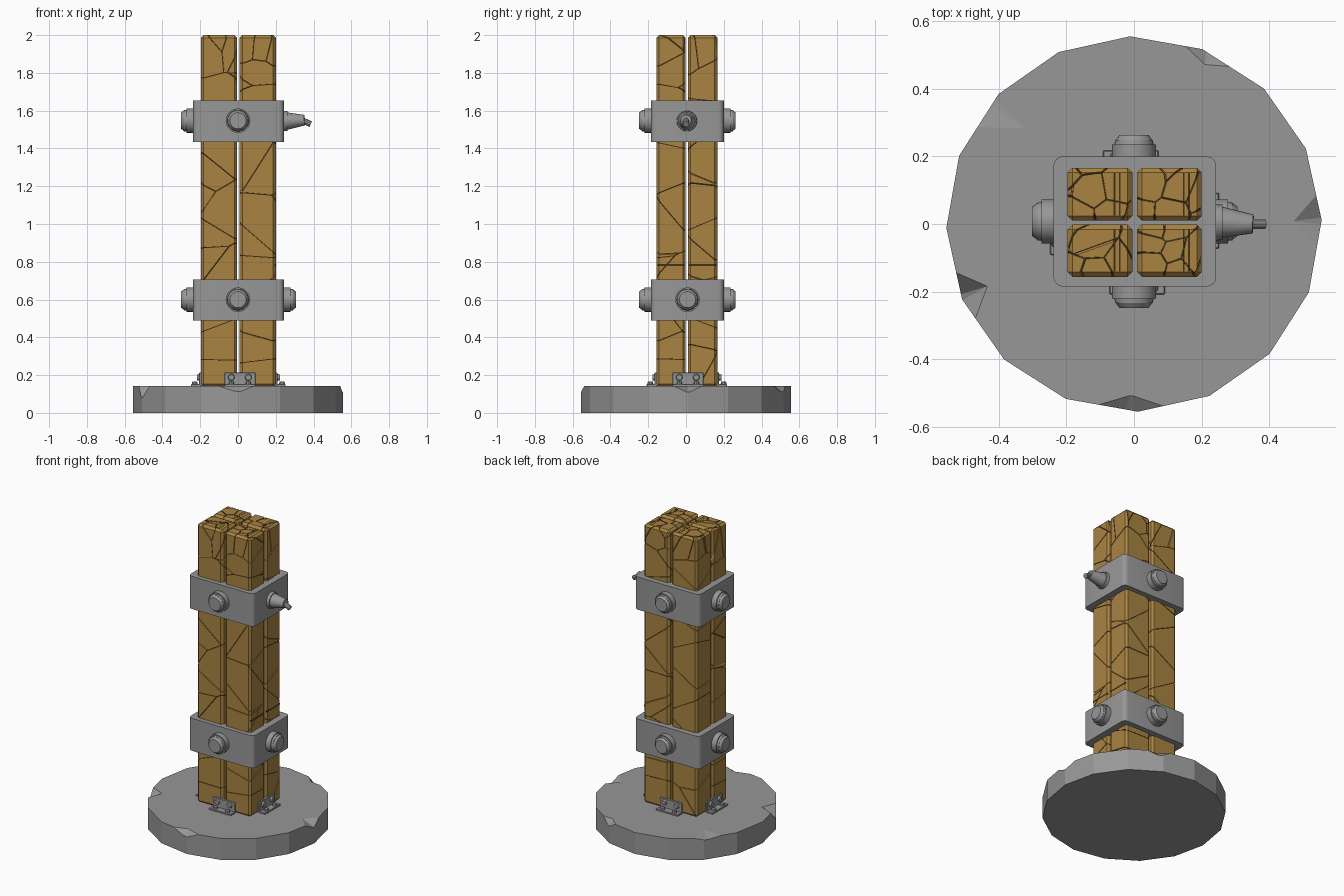
import bpy, bmesh, math, random
from mathutils import Vector, Matrix

random.seed(11)
if "Cube" in bpy.data.objects:
    bpy.data.objects.remove(bpy.data.objects["Cube"])


def material(name, color):
    m = bpy.data.materials.new(name)
    m.use_nodes = True
    m.diffuse_color = (*color, 1)
    bsdf = next(n for n in m.node_tree.nodes if n.type == 'BSDF_PRINCIPLED')
    bsdf.inputs["Base Color"].default_value = (*color, 1)
    return m


WOOD = material("golden wood", (0.40, 0.23, 0.055))
CRACK = material("dark crack", (0.055, 0.032, 0.008))
METAL = material("grey stone and iron", (0.31, 0.31, 0.31))


def finish(name, bm, mat, smooth=False):
    bmesh.ops.recalc_face_normals(bm, faces=bm.faces)
    mesh = bpy.data.meshes.new(name)
    bm.to_mesh(mesh)
    bm.free()
    mesh.materials.append(mat)
    obj = bpy.data.objects.new(name, mesh)
    bpy.context.collection.objects.link(obj)
    if smooth:
        bpy.ops.object.select_all(action='DESELECT')
        obj.select_set(True)
        bpy.context.view_layer.objects.active = obj
        bpy.ops.object.shade_smooth_by_angle(angle=math.radians(35))
    return obj


def add_box(bm, lo, hi, bevel=0.0, segments=1, upright_only=False):
    lo, hi = Vector(lo), Vector(hi)
    verts = bmesh.ops.create_cube(bm, size=1)["verts"]
    for v in verts:
        v.co = (lo + hi) / 2 + v.co * (hi - lo)
    if bevel:
        edges = {e for v in verts for e in v.link_edges}
        if upright_only:
            edges = {e for e in edges if abs(e.verts[0].co.z - e.verts[1].co.z) > 1e-4}
        bmesh.ops.bevel(bm, geom=list(edges), offset=bevel, segments=segments,
                        affect='EDGES', profile=0.5)


def add_cone(bm, start, end, r1, r2, sides=20):
    start, end = Vector(start), Vector(end)
    axis = end - start
    mat = Matrix.Translation((start + end) / 2) @ axis.to_track_quat('Z', 'Y').to_matrix().to_4x4()
    bmesh.ops.create_cone(bm, cap_ends=True, segments=sides, radius1=r1, radius2=r2,
                          depth=axis.length, matrix=mat)


# Round stone base with chipped rim
bm = bmesh.new()
bmesh.ops.create_cone(bm, cap_ends=True, segments=16, radius1=0.555, radius2=0.555, depth=0.143,
                      matrix=Matrix.Translation((0, 0, 0.0715)) @ Matrix.Rotation(math.radians(1.2), 4, 'Z'))
base = finish("stone_base", bm, METAL)
# angle, inward reach, half width, depth
chips = [(-91, 0.045, 0.13, 0.028), (1, 0.08, 0.08, 0.032), (203, 0.08, 0.075, 0.06),
         (66, 0.035, 0.09, 0.03), (139, 0.13, 0.10, 0.012)]
for angle, reach, half, depth in chips:
    bm = bmesh.new()
    over = 1.5
    rim = 0.55
    # wedge whose lower ridge slopes out of the rim
    inner = bm.verts.new((rim - reach, 0, 0.144))
    ridge = [bm.verts.new((rim + reach * 0.3, s * half * 0.15, 0.143 - depth * 1.3)) for s in (-1, 1)]
    sides = [bm.verts.new((rim + reach * 0.3, s * half * over, 0.146)) for s in (-1, 1)]
    roof = [bm.verts.new((rim - reach, 0, 0.2))]
    roof += [bm.verts.new((rim + reach * 0.3, s * half * over, 0.2)) for s in (-1, 1)]
    bmesh.ops.convex_hull(bm, input=bm.verts)
    bmesh.ops.rotate(bm, verts=bm.verts, matrix=Matrix.Rotation(math.radians(angle), 3, 'Z'))
    cutter = finish("chip_cutter", bm, METAL)
    cutter.hide_render = True
    mod = base.modifiers.new("chip", 'BOOLEAN')
    mod.operation, mod.object, mod.solver = 'DIFFERENCE', cutter, 'EXACT'
    bpy.context.view_layer.objects.active = base
    bpy.ops.object.modifier_apply(modifier=mod.name)
    bpy.data.objects.remove(cutter)


def cracked_post(name, lo, hi):
    """Timber broken into cells around random points, over a dark core."""
    lo, hi = Vector(lo), Vector(hi)
    size = hi - lo
    seeds = []
    z = lo.z + 0.05
    while z < 1.86:
        seeds.append(lo + Vector((random.random() * size.x, random.random() * size.y, z - lo.z)))
        z += random.uniform(0.06, 0.2)
    for i in range(8):
        seeds.append(Vector((lo.x + size.x * (i % 3 + random.random()) / 3,
                             lo.y + size.y * (i // 3 + random.random()) / 3,
                             random.uniform(1.94, 2.0))))
    whole = bmesh.new()
    for seed in seeds:
        cell = bmesh.new()
        add_box(cell, lo, hi, 0.014)
        for other in seeds:
            if other is seed:
                continue
            n = (other - seed).normalized()
            cut = bmesh.ops.bisect_plane(cell, geom=cell.verts[:] + cell.edges[:] + cell.faces[:],
                                         plane_co=(seed + other) / 2 - n * 0.0025,
                                         plane_no=n, clear_outer=True)
            rim = [g for g in cut["geom_cut"] if isinstance(g, bmesh.types.BMEdge)]
            if len(rim) > 2:
                bmesh.ops.contextual_create(cell, geom=rim)
        piece = bpy.data.meshes.new("piece")
        bmesh.ops.recalc_face_normals(cell, faces=cell.faces)
        cell.to_mesh(piece)
        cell.free()
        whole.from_mesh(piece)
        bpy.data.meshes.remove(piece)
    finish(name, whole, WOOD)
    core = bmesh.new()
    inset = Vector((0.004, 0.004, 0.004))
    add_box(core, lo + inset, hi - inset, 0.012)
    finish(name + "_core", core, CRACK)


# Four timbers
X_SPANS = {"right": (-0.196, -0.005), "left": (0.009, 0.2)}
Y_SPANS = {"front": (-0.156, -0.002), "back": (0.01, 0.166)}
for side, (x0, x1) in X_SPANS.items():
    for end, (y0, y1) in Y_SPANS.items():
        cracked_post(f"{end}_{side}_post", (x0, y0, 0.14), (x1, y1, 2.0))

# Saw marks across the tops and the left side
bm = bmesh.new()
for y0, y1 in Y_SPANS.values():
    for x0, x1 in X_SPANS.values():
        for x in (x1 - 0.055, x1 - 0.04):
            add_box(bm, (x, y0 + 0.015, 1.997), (x + 0.005, y1 - 0.015, 2.0005))
    add_box(bm, (0.196, y0 + 0.008, 0.777), (0.2005, y1 - 0.008, 0.787))
finish("saw_marks", bm, CRACK)


def bolt(name, start, direction):
    d = Vector(direction)
    p = Vector(start)
    bm = bmesh.new()
    add_cone(bm, p - d * 0.01, p + d * 0.035, 0.065, 0.065)
    add_cone(bm, p + d * 0.034, p + d * 0.048, 0.058, 0.056)
    add_cone(bm, p + d * 0.047, p + d * 0.063, 0.055, 0.043)
    finish(name, bm, METAL, True)


# Two iron bands with bolts
for level, z0, z1 in (("lower", 0.488, 0.705), ("upper", 1.435, 1.653)):
    bm = bmesh.new()
    add_box(bm, (-0.238, -0.185, z0), (0.243, 0.2, z1), 0.028, 4, True)
    finish(level + "_band", bm, METAL, True)
    zc = (z0 + z1) / 2 + 0.003
    bolt(level + "_right_bolt", (-0.238, 0.008, zc), (-1, 0, 0))
    bolt(level + "_front_bolt", (0, -0.185, zc), (0, -1, 0))
    bolt(level + "_back_bolt", (0, 0.2, zc), (0, 1, 0))
    if level == "lower":
        bolt("lower_left_bolt", (0.243, 0.008, zc), (1, 0, 0))

# Bent, snapped bolt on the upper left
bm = bmesh.new()
add_cone(bm, (0.235, 0.005, 1.545), (0.262, 0.005, 1.545), 0.055, 0.052)
add_cone(bm, (0.26, 0.005, 1.545), (0.352, 0, 1.55), 0.046, 0.028)
add_cone(bm, (0.335, 0, 1.552), (0.385, 0, 1.528), 0.016, 0.016, 10)
finish("snapped_bolt", bm, METAL, True)

# Angle brackets at the foot of each side
feet = {"front": (0, 0.156), "left": (90, 0.2), "back": (180, 0.166), "right": (270, 0.196)}
for side, (angle, dist) in feet.items():
    bm = bmesh.new()
    add_box(bm, (-0.072, -dist - 0.01, 0.143), (0.092, -dist + 0.01, 0.213), 0.003)
    add_box(bm, (-0.072, -dist - 0.052, 0.14), (0.092, -dist, 0.152), 0.003)
    for x in (-0.035, 0.055):
        add_cone(bm, (x, -dist, 0.188), (x, -dist - 0.022, 0.188), 0.021, 0.015, 10)
        add_cone(bm, (x, -dist - 0.033, 0.145), (x, -dist - 0.033, 0.165), 0.018, 0.013, 10)
    bmesh.ops.rotate(bm, verts=bm.verts, matrix=Matrix.Rotation(math.radians(angle), 3, 'Z'))
    finish(side + "_bracket", bm, METAL)
